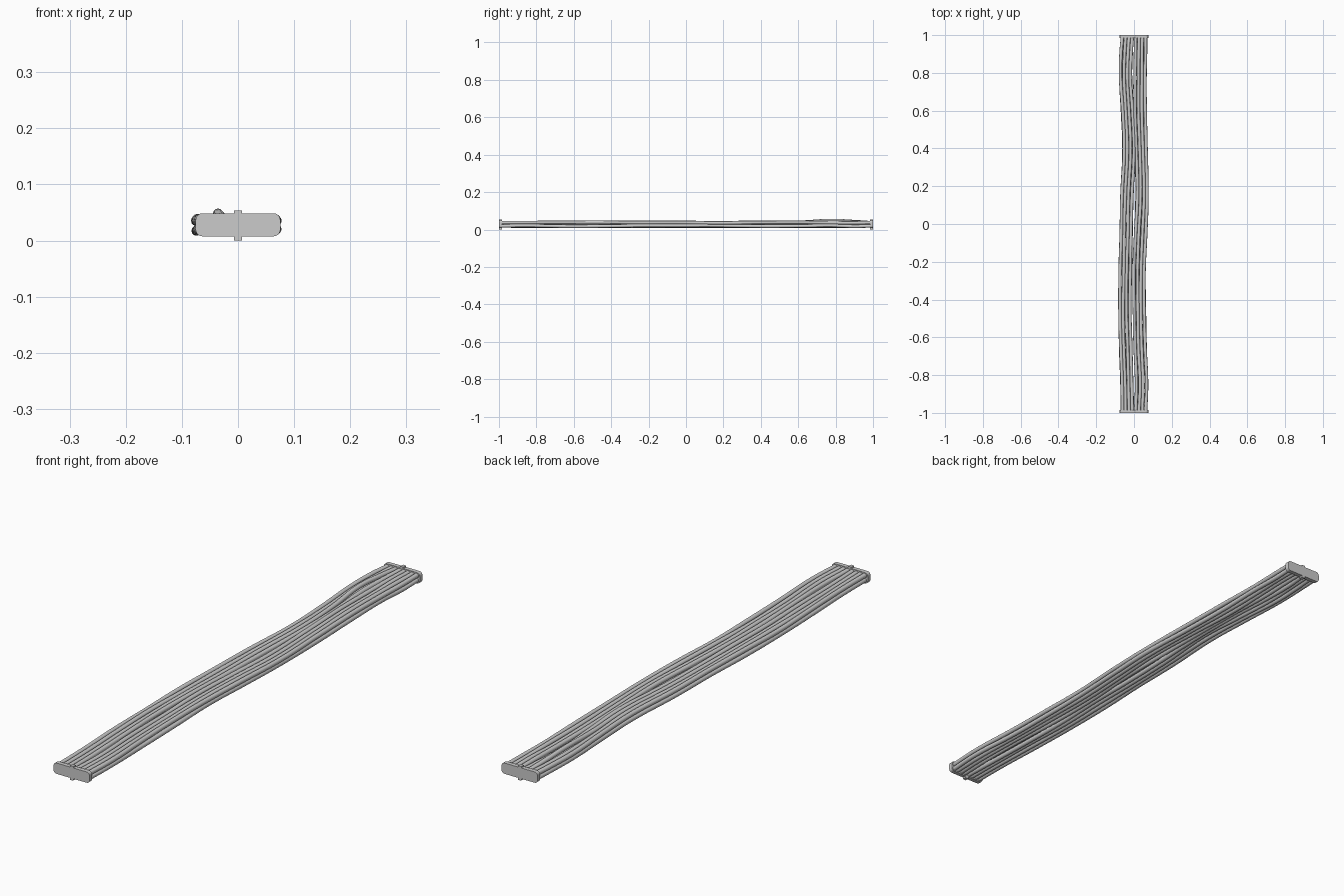
import bpy, bmesh, math, random

if "Cube" in bpy.data.objects:
    bpy.data.objects.remove(bpy.data.objects["Cube"])
random.seed(4)

PITCH, R, ZC = 0.0176, 0.0088, 0.028

# ---- end combs: rounded plate with a centre latch ----
def rounded_plate(name, w, h, t, r, loc):
    bm = bmesh.new()
    ring = []
    for cx, cz, a0 in ((1, 1, 0), (-1, 1, 90), (-1, -1, 180), (1, -1, 270)):
        for k in range(6):
            a = math.radians(a0 + k * 18)
            ring.append(bm.verts.new((cx * (w / 2 - r) + r * math.cos(a), -t / 2,
                                      cz * (h / 2 - r) + r * math.sin(a))))
    f = bm.faces.new(ring)
    ext = bmesh.ops.extrude_face_region(bm, geom=[f])
    bmesh.ops.translate(bm, vec=(0, t, 0),
                        verts=[g for g in ext['geom'] if isinstance(g, bmesh.types.BMVert)])
    bmesh.ops.recalc_face_normals(bm, faces=bm.faces)
    me = bpy.data.meshes.new(name)
    bm.to_mesh(me)
    bm.free()
    ob = bpy.data.objects.new(name, me)
    ob.location = loc
    bpy.context.collection.objects.link(ob)

for s, tag in ((-1, "front"), (1, "back")):
    rounded_plate(tag + "_end_plate", 0.151, 0.041, 0.016, 0.012, (0, s * 0.992, ZC))
    rounded_plate(tag + "_latch", 0.015, 0.054, 0.0158, 0.002, (0, s * 0.992, 0.027))

# ---- sideways drift of each half of the bundle, sampled along y ----
YS = [-0.99, -0.85, -0.65, -0.45, -0.25, -0.05, 0.15, 0.4, 0.6, 0.78, 0.9, 0.99]
DRIFT = {-1: [0, -.002, -.009, -.013, -.011, -.007, -.002, .009, .001, -.010, -.007, 0],
         1: [0, .005, -.003, -.007, -.008, .000, .008, .003, -.003, -.003, -.001, 0]}

def wire(name, pts):
    cu = bpy.data.curves.new(name, 'CURVE')
    cu.dimensions = '3D'
    cu.bevel_depth = R
    cu.bevel_resolution = 4
    cu.resolution_u = 6
    cu.use_fill_caps = True
    sp = cu.splines.new('BEZIER')
    sp.bezier_points.add(len(pts) - 1)
    for bp, p in zip(sp.bezier_points, pts):
        bp.co = p
        bp.handle_left_type = bp.handle_right_type = 'AUTO'
    ob = bpy.data.objects.new(name, cu)
    bpy.context.collection.objects.link(ob)

# ---- wires: two rows of four in each half ----
for side, tag in ((-1, "left"), (1, "right")):
    for row, zr in enumerate((-1, 1)):
        for i in range(4):
            pts = []
            for y, d in zip(YS, DRIFT[side]):
                end = abs(y) > 0.95
                x = side * (PITCH * (i + 0.5)) + d
                z = ZC + zr * PITCH / 2
                if not end:
                    x += random.uniform(-.0012, .0012)
                    z += random.uniform(-.0022, .0022)
                # one loose wire lifts near the back
                if side < 0 and row == 1 and i == 1:
                    z += {0.6: .002, 0.78: .012, 0.9: .006}.get(y, 0)
                pts.append((x, y, z))
            wire(f"{tag}_{('lower', 'upper')[row]}_wire_{i + 1}", pts)
